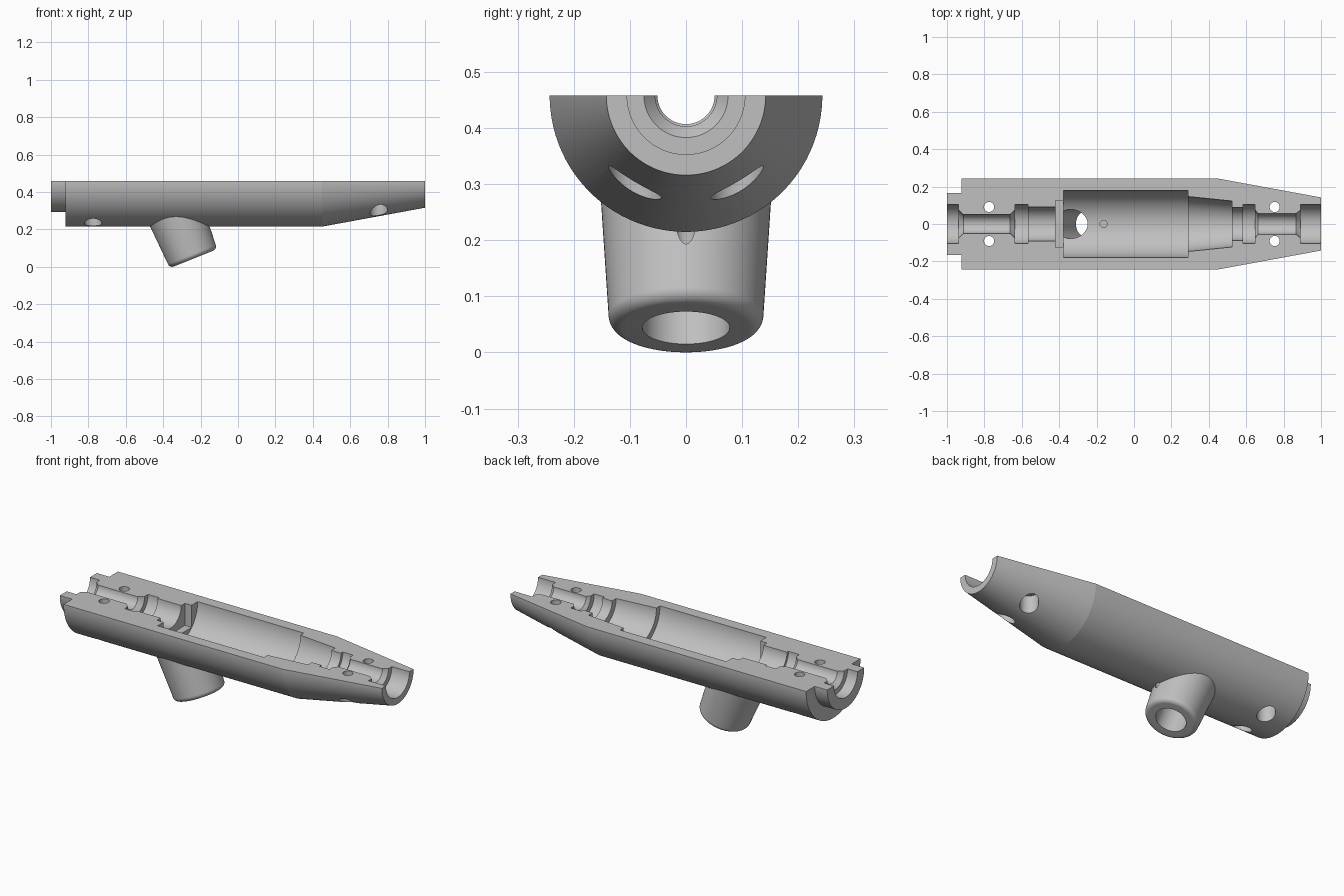
import bpy, bmesh, math
from mathutils import Matrix

if "Cube" in bpy.data.objects:
    bpy.data.objects.remove(bpy.data.objects["Cube"], do_unlink=True)

AXIS_Z = 0.458          # height of the split plane and tube axis
TILT = math.radians(-21.8)

grey = bpy.data.materials.new("plain_grey")
grey.use_nodes = True
grey.diffuse_color = (0.53, 0.53, 0.53, 1)
grey.node_tree.nodes["Principled BSDF"].inputs["Base Color"].default_value = (0.53, 0.53, 0.53, 1)


def finish(name, bm, matrix):
    bmesh.ops.recalc_face_normals(bm, faces=bm.faces)
    bm.transform(matrix)
    mesh = bpy.data.meshes.new(name)
    bm.to_mesh(mesh)
    bm.free()
    mesh.materials.append(grey)
    obj = bpy.data.objects.new(name, mesh)
    bpy.context.collection.objects.link(obj)
    return obj


def lathe(name, profile, matrix, sides=96):
    """Closed solid of revolution from (height, radius) pairs."""
    bm = bmesh.new()
    rings = []
    for h, r in profile:
        angles = [(i + 0.5) * math.tau / sides for i in range(sides)]
        rings.append([bm.verts.new((r * math.cos(a), r * math.sin(a), h)) for a in angles])
    for low, high in zip(rings, rings[1:]):
        for i in range(sides):
            j = (i + 1) % sides
            bm.faces.new((low[i], low[j], high[j], high[i]))
    bm.faces.new(rings[0])
    bm.faces.new(rings[-1])
    return finish(name, bm, matrix)


def box(name, lo, hi):
    bm = bmesh.new()
    bmesh.ops.create_cube(bm, size=1)
    size = [b - a for a, b in zip(lo, hi)]
    mid = [(a + b) / 2 for a, b in zip(lo, hi)]
    return finish(name, bm, Matrix.Translation(mid) @ Matrix.Diagonal((*size, 1)))


def combine(target, other, operation):
    mod = target.modifiers.new(operation, 'BOOLEAN')
    mod.operation, mod.solver, mod.object = operation, 'EXACT', other
    bpy.context.view_layer.objects.active = target
    bpy.ops.object.modifier_apply(modifier=mod.name)
    bpy.data.objects.remove(other, do_unlink=True)


along_x = Matrix.Translation((0, 0, AXIS_Z)) @ Matrix.Rotation(math.pi / 2, 4, 'Y')
along_spout = Matrix.Translation((-0.238, 0, 0.044)) @ Matrix.Rotation(TILT, 4, 'Y')

# Outer shell with a stepped rear collar and tapered nose
shell = lathe("half_shell_housing",
              [(-1, 0.166), (-0.922, 0.166), (-0.922, 0.243), (0.45, 0.243), (1, 0.142)], along_x)

# Slanted spout with a rounded rim
fillet = 0.025
rim = [(fillet - fillet * math.cos(a), 0.113 + fillet * math.sin(a))
       for a in (k * math.pi / 24 for k in range(13))]
combine(shell, lathe("spout", rim + [(0.3, 0.155)], along_spout), 'UNION')

# Stepped internal bore
bore = [(-1.1, 0.105), (-0.938, 0.105), (-0.938, 0.075), (-0.912, 0.051),
        (-0.663, 0.051), (-0.637, 0.075), (-0.637, 0.105), (-0.568, 0.105),
        (-0.568, 0.092), (-0.378, 0.092), (-0.378, 0.179), (0.288, 0.179),
        (0.288, 0.147), (0.524, 0.123), (0.524, 0.088), (0.583, 0.088),
        (0.583, 0.105), (0.648, 0.105), (0.648, 0.075), (0.664, 0.055),
        (0.866, 0.055), (0.89, 0.075), (0.89, 0.105), (1.1, 0.105)]
combine(shell, lathe("bore_cutter", bore, along_x), 'DIFFERENCE')

# Square retaining slot
combine(shell, box("slot_cutter", (-0.42, -0.125, 0.333), (-0.36, 0.125, 0.6)), 'DIFFERENCE')

# Passage through the spout
combine(shell, lathe("passage_cutter", [(-0.1, 0.078), (0.287, 0.078)], along_spout, 64), 'DIFFERENCE')

# Small pin hole in the floor
combine(shell, lathe("pin_cutter", [(0.19, 0.019), (0.35, 0.019)],
                     Matrix.Translation((-0.163, 0, 0)), 48), 'DIFFERENCE')

# Counterbored screw holes
for x in (-0.775, 0.752):
    for y in (-0.091, 0.091):
        combine(shell, lathe("screw_cutter", [(0.1, 0.047), (0.37, 0.047), (0.37, 0.027), (0.6, 0.027)],
                             Matrix.Translation((x, y, 0)), 48), 'DIFFERENCE')

# Split along the axis, keeping the lower half
combine(shell, box("split_cutter", (-1.2, -0.5, AXIS_Z), (1.2, 0.5, 1)), 'DIFFERENCE')

bpy.ops.object.select_all(action='DESELECT')
shell.select_set(True)
bpy.context.view_layer.objects.active = shell
bpy.ops.object.shade_smooth_by_angle(angle=math.radians(9))
